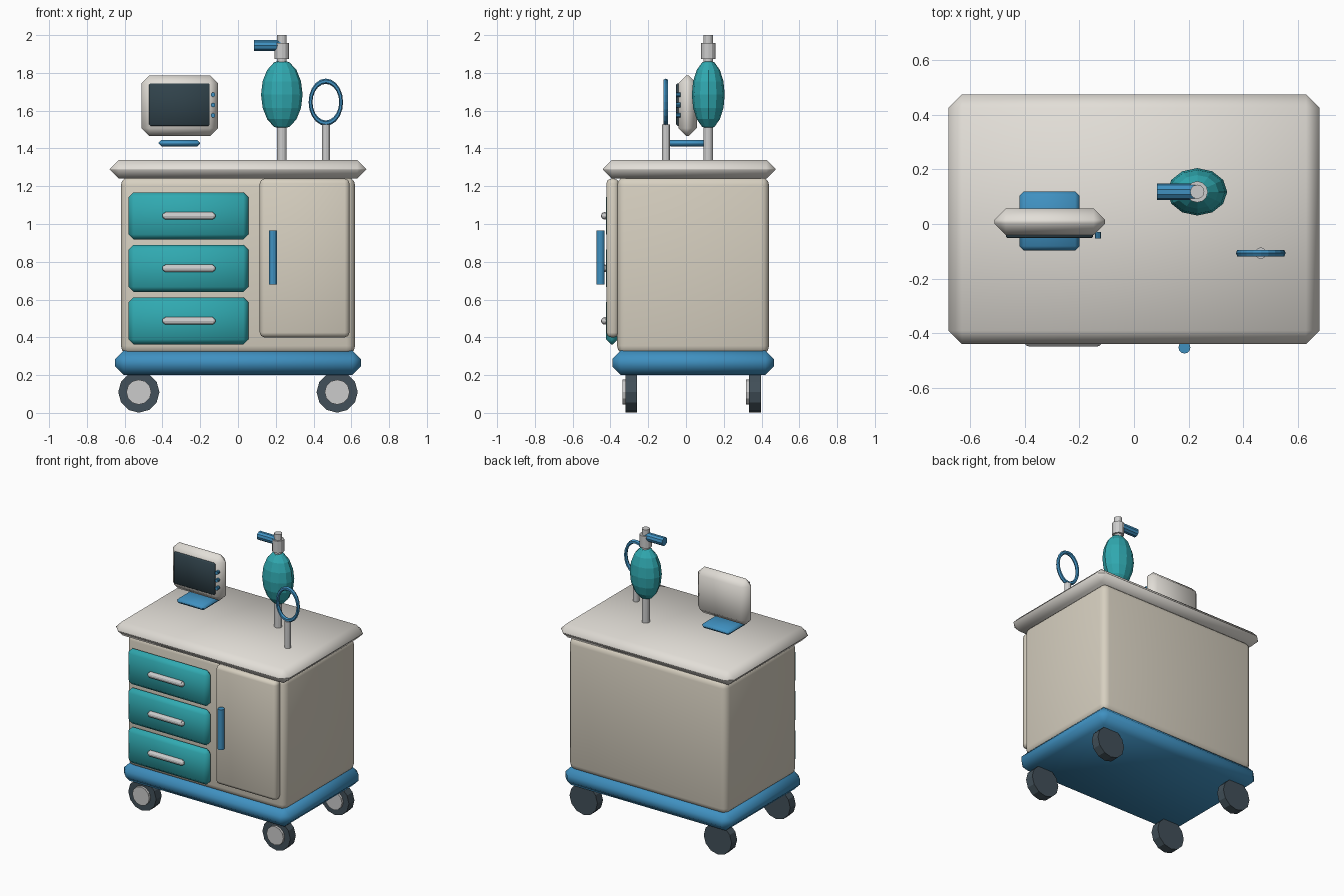
import bpy
from math import pi, radians

if "Cube" in bpy.data.objects:
    bpy.data.objects.remove(bpy.data.objects["Cube"])


def material(name, rgb):
    m = bpy.data.materials.new(name)
    m.diffuse_color = (*rgb, 1)
    m.use_nodes = True
    m.node_tree.nodes["Principled BSDF"].inputs["Base Color"].default_value = m.diffuse_color
    return m


TEAL = material("teal", (0.03, 0.40, 0.44))
BLUE = material("blue", (0.05, 0.28, 0.53))
CREAM = material("cream", (0.68, 0.63, 0.53))
WHITE = material("off_white", (0.76, 0.73, 0.68))
DARK = material("dark_screen", (0.03, 0.055, 0.07))
RUBBER = material("rubber", (0.055, 0.08, 0.10))


def finish(name, mat, smooth=40):
    ob = bpy.context.object
    ob.name = name
    bpy.ops.object.transform_apply(location=False, rotation=True, scale=True)
    if mat:
        ob.data.materials.append(mat)
    if smooth:
        bpy.ops.object.shade_smooth_by_angle(angle=radians(smooth))
    return ob


def box(name, x, y, z, mat, bevel=0.0, segments=1, smooth=50):
    """Bevelled box from (min, max) ranges."""
    mid = [(a + b) / 2 for a, b in (x, y, z)]
    bpy.ops.mesh.primitive_cube_add(size=1, location=mid)
    ob = bpy.context.object
    ob.scale = [b - a for a, b in (x, y, z)]
    bpy.ops.object.transform_apply(location=False, rotation=False, scale=True)
    if bevel:
        mod = ob.modifiers.new("bevel", "BEVEL")
        mod.width, mod.segments = bevel, segments
        mod.limit_method = "NONE"
        bpy.ops.object.modifier_apply(modifier=mod.name)
    return finish(name, mat, smooth)


def rod(name, centre, r, length, axis, mat=None, sides=12):
    rot = {"x": (0, pi / 2, 0), "y": (pi / 2, 0, 0), "z": (0, 0, 0)}[axis]
    bpy.ops.mesh.primitive_cylinder_add(vertices=sides, radius=r, depth=length,
                                        location=centre, rotation=rot)
    return finish(name, mat, 25)


def ball(name, centre, radii, mat=None, segs=10, rings=6, smooth=0):
    bpy.ops.mesh.primitive_uv_sphere_add(segments=segs, ring_count=rings,
                                         radius=1, location=centre)
    bpy.context.object.scale = radii
    return finish(name, mat, smooth)


# Cart body, base and worktop
box("cabinet", (-0.62, 0.62), (-0.365, 0.44), (0.31, 1.25), CREAM, 0.045, 3)
box("base", (-0.65, 0.65), (-0.39, 0.465), (0.20, 0.33), BLUE, 0.045)
box("worktop", (-0.68, 0.68), (-0.44, 0.475), (1.24, 1.34), WHITE, 0.049)

# Drawers with bar handles
for i, z in enumerate((1.043, 0.765, 0.487)):
    box(f"drawer_{i}", (-0.58, 0.055), (-0.423, -0.36), (z - 0.125, z + 0.125), TEAL, 0.027)
    rod(f"drawer_handle_{i}", (-0.26, -0.43, z), 0.02, 0.255, "x")
    for s in (-1, 1):
        ball(f"drawer_handle_end_{i}", (-0.26 + s * 0.125, -0.432, z), (0.017,) * 3)

# Door with upright handle
box("door", (0.115, 0.59), (-0.422, -0.355), (0.40, 1.24), CREAM, 0.025, 2)
rod("door_handle", (0.185, -0.453, 0.822), 0.022, 0.285, "z", BLUE)

# Wheels with hubs
for x in (-0.525, 0.525):
    for y in (-0.29, 0.365):
        rod("wheel", (x, y, 0.11), 0.109, 0.062, "y", RUBBER)
        rod("wheel_hub", (x, y - 0.015, 0.11), 0.066, 0.064, "y")

# Monitor
box("monitor", (-0.512, -0.106), (-0.04, 0.057), (1.465, 1.787), WHITE, 0.042)
box("screen", (-0.47, -0.15), (-0.052, -0.03), (1.52, 1.745), DARK, 0.006)
for z in (1.685, 1.63, 1.575):
    rod("monitor_button", (-0.132, -0.042, z), 0.012, 0.024, "y", BLUE, 10)
box("monitor_foot", (-0.42, -0.20), (-0.097, 0.12), (1.41, 1.446), BLUE, 0.016)

# Resuscitator bulb on its pole
bx, by = 0.232, 0.118
rod("bulb_pole", (bx, by, 1.67), 0.026, 0.66, "z")
ball("bulb", (bx, by, 1.685), (0.11, 0.087, 0.184), TEAL, 12, 8)
rod("bulb_collar", (bx, by, 1.917), 0.039, 0.085, "z")
rod("bulb_outlet", (0.155, by, 1.945), 0.03, 0.14, "x", BLUE, 10)

# Ring on its post
rod("ring_post", (0.465, -0.107, 1.433), 0.021, 0.19, "z")
bpy.ops.mesh.primitive_torus_add(major_segments=20, minor_segments=6, major_radius=0.111,
                                 minor_radius=0.014, location=(0.465, -0.107, 1.645),
                                 rotation=(pi / 2, 0, 0))
bpy.context.object.scale = (0.73, 1, 1)
finish("ring", BLUE, 0)
